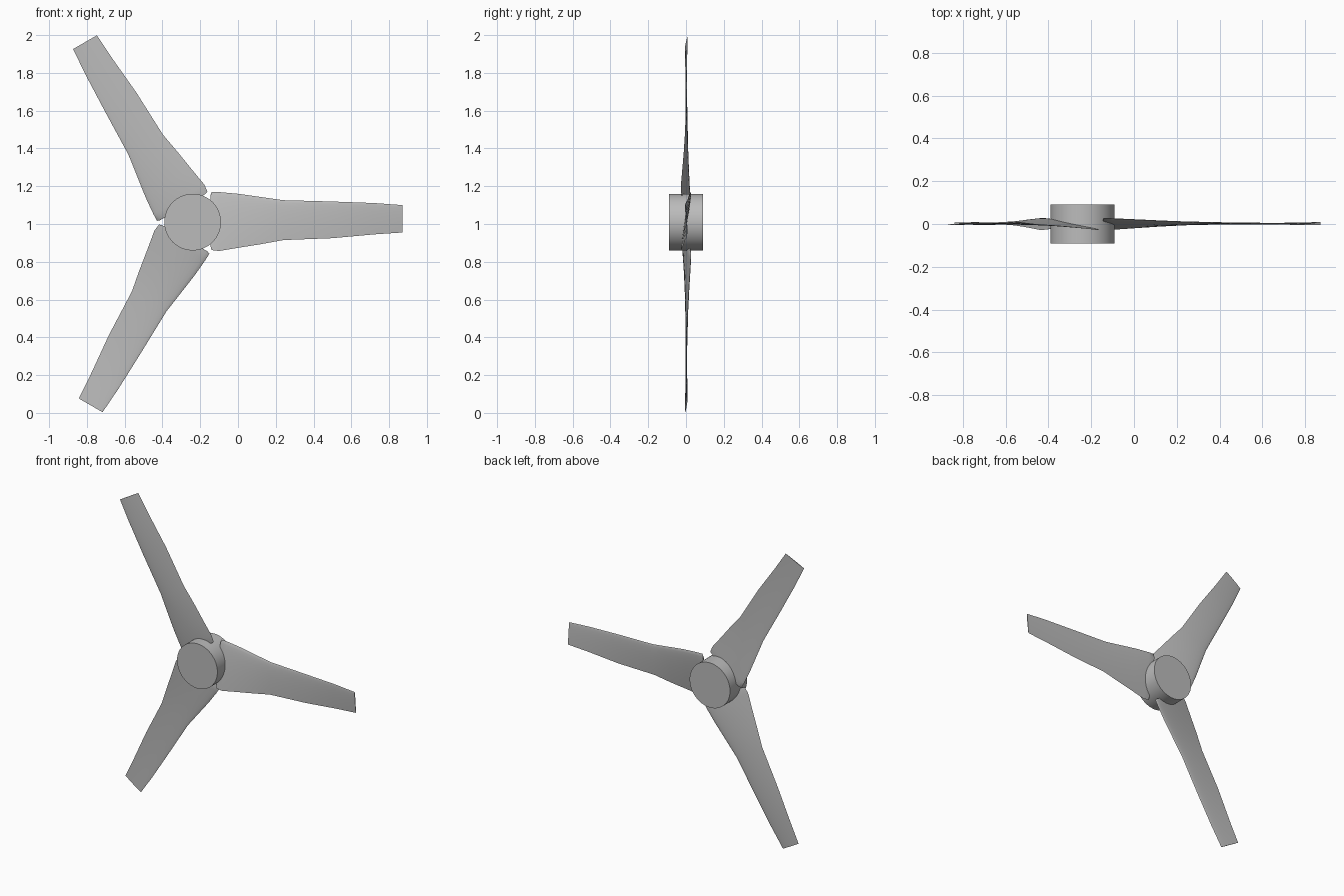
import bpy, bmesh, math
from mathutils import Matrix, Vector

cube = bpy.data.objects.get("Cube")
if cube:
    bpy.data.objects.remove(cube, do_unlink=True)

CENTRE = Vector((-0.24, 0, 1.01))
HUB_RADIUS, HUB_DEPTH = 0.15, 0.18
CHORD_STEPS = 12

grey = bpy.data.materials.new("light grey")
grey.use_nodes = True
colour = (0.5, 0.5, 0.5, 1)
grey.diffuse_color = colour
grey.node_tree.nodes["Principled BSDF"].inputs["Base Color"].default_value = colour


def finish(name, bm, angle):
    bmesh.ops.recalc_face_normals(bm, faces=bm.faces)
    mesh = bpy.data.meshes.new(name)
    bm.to_mesh(mesh)
    bm.free()
    mesh.materials.append(grey)
    obj = bpy.data.objects.new(name, mesh)
    bpy.context.collection.objects.link(obj)
    bpy.ops.object.select_all(action='DESELECT')
    obj.select_set(True)
    bpy.context.view_layer.objects.active = obj
    bpy.ops.object.shade_smooth_by_angle(angle=math.radians(angle))
    return obj


# Hub: a plain drum with its axis front to back
bm = bmesh.new()
bmesh.ops.create_cone(bm, cap_ends=True, segments=64, radius1=HUB_RADIUS,
                      radius2=HUB_RADIUS, depth=HUB_DEPTH,
                      matrix=Matrix.Translation(CENTRE) @ Matrix.Rotation(math.pi / 2, 4, 'X'))
finish("hub", bm, 35)

# Blade stations: radius, leading z, trailing z, leading y, trailing y, thickness
STATIONS = [
    (0.095, 0.145, -0.13, 0.024, -0.024, 0.012),
    (0.10, 0.16, -0.148, 0.026, -0.027, 0.014),
    (0.14, 0.159, -0.153, 0.025, -0.027, 0.016),
    (0.24, 0.150, -0.136, 0.02, -0.02, 0.016),
    (0.36, 0.133, -0.117, 0.014, -0.012, 0.014),
    (0.48, 0.116, -0.095, 0.009, -0.006, 0.012),
    (0.74, 0.109, -0.085, 0.002, 0.003, 0.008),
    (0.96, 0.101, -0.065, -0.002, 0.006, 0.006),
    (1.11, 0.09, -0.055, -0.005, 0.009, 0.005),
]


def section(r, z_lead, z_trail, y_lead, y_trail, thick):
    """Closed thin aerofoil loop, round at the leading edge."""
    lead, trail = Vector((r, y_lead, z_lead)), Vector((r, y_trail, z_trail))
    points = []
    for i in range(2 * CHORD_STEPS):
        a = math.pi * i / CHORD_STEPS
        u = (1 - math.cos(a)) / 2
        half = 1.3 * thick * math.sqrt(u) * (1 - u)
        side = 1 if i < CHORD_STEPS else -1
        points.append(lead.lerp(trail, u) + Vector((0, side * half, 0)))
    return points


def make_blade(name, angle):
    bm = bmesh.new()
    loops = [[bm.verts.new(p) for p in section(*s)] for s in STATIONS]
    n = 2 * CHORD_STEPS
    for a, b in zip(loops, loops[1:]):
        for i in range(n):
            j = (i + 1) % n
            bm.faces.new((a[i], a[j], b[j], b[i]))
    bm.faces.new(loops[0])
    bm.faces.new(loops[-1])
    # Negative turn about y carries +x towards +z
    bm.transform(Matrix.Translation(CENTRE) @ Matrix.Rotation(-angle, 4, 'Y'))
    finish(name, bm, 40)


# Three blades evenly spaced around the hub
for k, name in enumerate(("side_blade", "upper_blade", "lower_blade")):
    make_blade(name, k * math.tau / 3)
